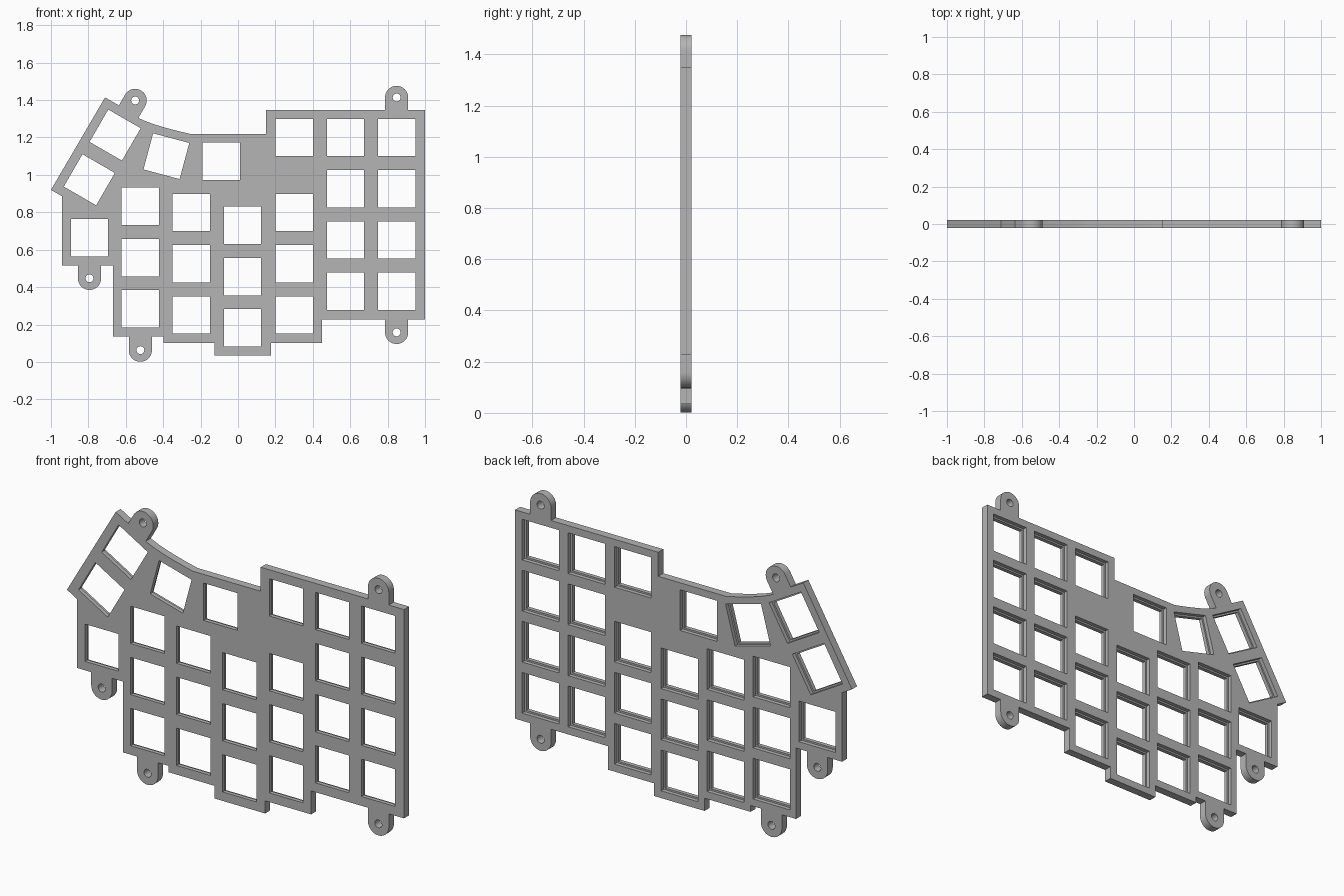
import bpy, bmesh
from math import radians, sin, cos, pi
from mathutils import Matrix, Vector

if "Cube" in bpy.data.objects:
    bpy.data.objects.remove(bpy.data.objects["Cube"])

T = 0.0215        # half thickness of the plate
R = 0.062         # mounting tab radius
PITCH = 0.274     # key spacing
HOLE, RECESS = 0.2, 0.218

grey = bpy.data.materials.new("plate grey")
grey.use_nodes = True
grey.diffuse_color = (0.46, 0.46, 0.46, 1)
grey.node_tree.nodes["Principled BSDF"].inputs["Base Color"].default_value = grey.diffuse_color


def make_object(name, bm):
    bmesh.ops.recalc_face_normals(bm, faces=bm.faces)
    mesh = bpy.data.meshes.new(name)
    bm.to_mesh(mesh)
    bm.free()
    mesh.materials.append(grey)
    obj = bpy.data.objects.new(name, mesh)
    bpy.context.collection.objects.link(obj)
    return obj


def tab(cx, cz, facing, base_a, base_b):
    """Clockwise rounded tab between two base distances behind its centre."""
    a = radians(facing)
    out, side = Vector((cos(a), sin(a))), Vector((-sin(a), cos(a)))
    c = Vector((cx, cz))
    arc = [c + R * (side * cos(t) + out * sin(t)) for t in [pi * i / 24 for i in range(25)]]
    return [c + side * R - out * base_a] + arc + [c - side * R - out * base_b]


# Outline, clockwise from the top step
tabs = [(0.848, 1.414, 90), (0.848, 0.158, -90), (-0.522, 0.063, -90),
        (-0.794, 0.447, -90), (-0.55, 1.398, 60)]
outline = [(0.15, 1.219), (0.15, 1.348)]
outline += tab(*tabs[0], 0.066, 0.066)
outline += [(1, 1.348), (1, 0.228)]
outline += tab(*tabs[1], 0.07, 0.07)
outline += [(0.449, 0.228), (0.449, 0.102), (0.176, 0.102), (0.176, 0.034),
            (-0.125, 0.034), (-0.125, 0.102), (-0.398, 0.102), (-0.398, 0.136)]
outline += tab(*tabs[2], 0.073, 0.073)
outline += [(-0.668, 0.136), (-0.668, 0.516)]
outline += tab(*tabs[3], 0.069, 0.069)
outline += [(-0.941, 0.516), (-0.941, 0.886), (-1, 0.92), (-0.711, 1.414)]
outline += tab(*tabs[4], 0.066, 0.072)
# Swept edge between the angled tab and the straight top
p, q, r = Vector((-0.53, 1.305)), Vector((-0.47, 1.268)), Vector((-0.254, 1.219))
outline += [p * (1 - t) ** 2 + q * 2 * t * (1 - t) + r * t * t for t in [i / 8 for i in range(1, 9)]]

bm = bmesh.new()
face = bm.faces.new([bm.verts.new((x, -T, z)) for x, z in outline])
extruded = bmesh.ops.extrude_face_region(bm, geom=[face])["geom"]
bmesh.ops.translate(bm, vec=(0, 2 * T, 0),
                    verts=[g for g in extruded if isinstance(g, bmesh.types.BMVert)])
plate = make_object("switch_plate", bm)

# Key positions: column x, lowest row z, number of keys
keys = [(-0.089, 1.072, 0), (-0.383, 1.1, 15), (-0.657, 1.213, 30), (-0.795, 0.974, 30),
        (0.301, 1.2, 0)]
for x, z, count in [(0.848, 0.378, 4), (0.575, 0.378, 4), (0.301, 0.251, 3), (0.024, 0.182, 3),
                    (-0.249, 0.251, 3), (-0.522, 0.284, 3), (-0.794, 0.664, 1)]:
    keys += [(x, z + PITCH * i, 0) for i in range(count)]


def key_cutters(name, size, y0, y1):
    bm = bmesh.new()
    for x, z, tilt in keys:
        m = (Matrix.Translation((x, (y0 + y1) / 2, z)) @ Matrix.Rotation(radians(tilt), 4, 'Y')
             @ Matrix.Diagonal((size, y1 - y0, size, 1)))
        bmesh.ops.create_cube(bm, size=1, matrix=m)
    return make_object(name, bm)


# Screw holes through the tabs
bm = bmesh.new()
for x, z, _ in tabs:
    bmesh.ops.create_cone(bm, cap_ends=True, segments=32, radius1=0.021, radius2=0.021, depth=0.2,
                          matrix=Matrix.Translation((x, 0, z)) @ Matrix.Rotation(pi / 2, 4, 'X'))
cutters = [make_object("screw_hole_cutter", bm),
           key_cutters("key_hole_cutter", HOLE, -0.1, 0.1),
           key_cutters("key_recess_cutter", RECESS, 0, 0.1)]

for cutter in cutters:
    cutter.hide_render = True
    mod = plate.modifiers.new(cutter.name, 'BOOLEAN')
    mod.operation, mod.solver, mod.object = 'DIFFERENCE', 'EXACT', cutter

# Apply the cuts, then drop the cutters
bpy.context.view_layer.objects.active = plate
plate.select_set(True)
for cutter in cutters:
    bpy.ops.object.modifier_apply(modifier=cutter.name)
    bpy.data.objects.remove(cutter)
bpy.ops.object.shade_smooth_by_angle(angle=radians(25))
